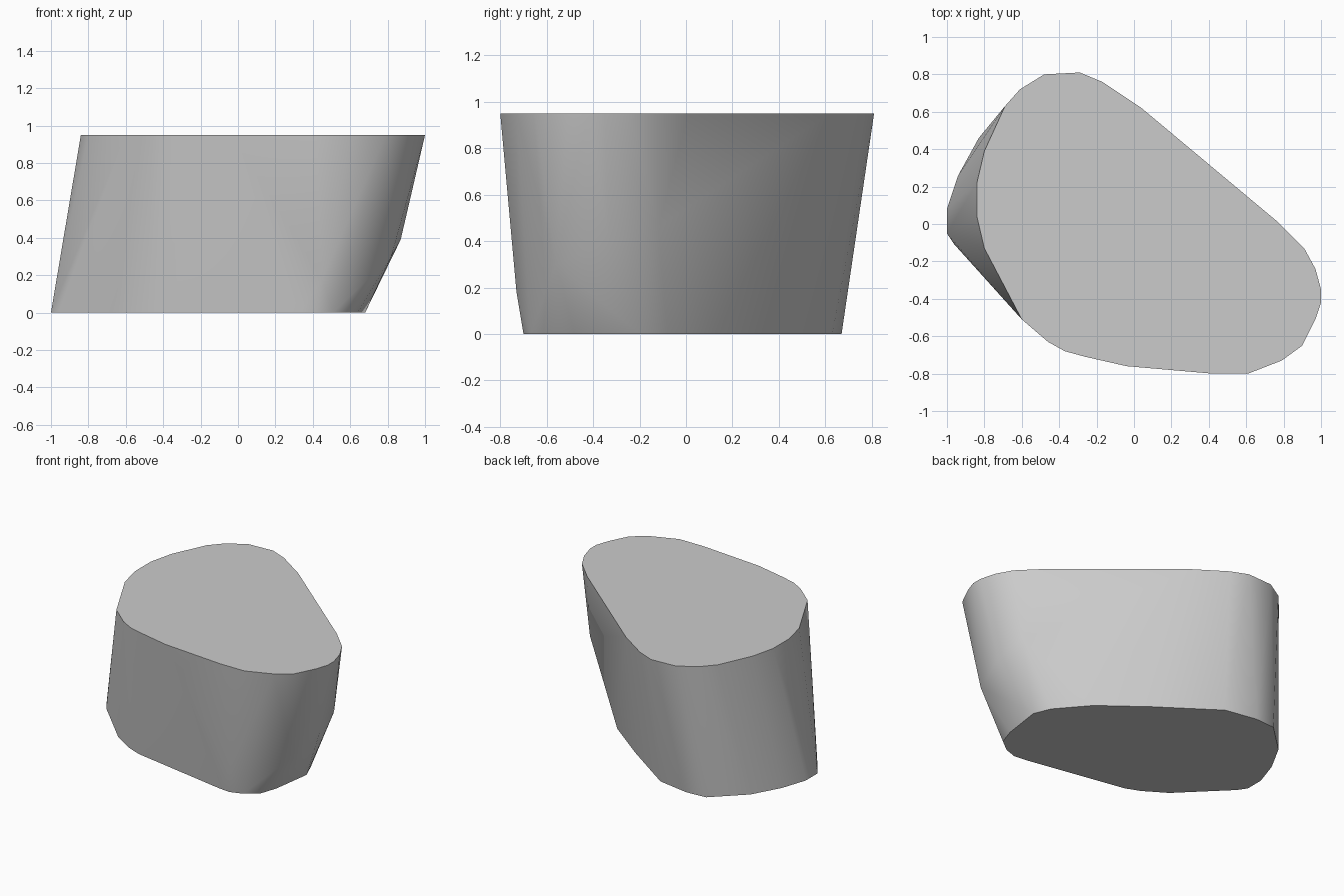
import bpy
import bmesh
import math

default_cube = bpy.data.objects.get("Cube")
if default_cube:
    bpy.data.objects.remove(default_cube, do_unlink=True)

HEIGHT = 0.95

# Rim of the flat top, counter-clockwise
top_outline = [
    (-0.48, 0.8), (-0.61, 0.72), (-0.69, 0.63), (-0.8, 0.39), (-0.84, 0.22),
    (-0.84, 0.04), (-0.8, -0.13), (-0.6, -0.51), (-0.46, -0.63), (-0.37, -0.68),
    (-0.26, -0.71), (-0.04, -0.76), (0.42, -0.8), (0.61, -0.8), (0.79, -0.73),
    (0.9, -0.65), (0.97, -0.51), (1, -0.42), (1, -0.35), (0.97, -0.24),
    (0.91, -0.13), (0.77, 0.01), (0.04, 0.62), (-0.17, 0.76), (-0.29, 0.81),
]

# Rim of the flat base
base_outline = [
    (0.6, -0.6), (0.64, -0.48), (0.68, -0.2), (0.63, -0.08), (0.45, 0.13),
    (0.15, 0.36), (-0.24, 0.63), (-0.47, 0.67), (-0.62, 0.66), (-0.83, 0.46),
    (-0.94, 0.26), (-1, 0.08), (-1, -0.05), (-0.96, -0.11), (-0.65, -0.42),
    (-0.49, -0.52), (-0.39, -0.56), (0.33, -0.69), (0.42, -0.7), (0.51, -0.67),
]

# Bulge of the wall between the two rims
wall_points = [
    (0.84, -0.12, 0.46), (0.87, -0.33, 0.39), (0.82, -0.56, 0.3),
    (0.45, -0.73, 0.18),
]


def make_material(name, value):
    material = bpy.data.materials.new(name)
    material.use_nodes = True
    colour = (value, value, value, 1)
    material.diffuse_color = colour
    shader = next(n for n in material.node_tree.nodes if n.type == "BSDF_PRINCIPLED")
    shader.inputs["Base Color"].default_value = colour
    return material


def make_hull(name, points, material):
    """Wrap a convex skin around the points and merge its coplanar faces."""
    mesh = bpy.data.meshes.new(name)
    bm = bmesh.new()
    for point in points:
        bm.verts.new(point)
    hull = bmesh.ops.convex_hull(bm, input=bm.verts)
    loose = {v for v in hull["geom_interior"] + hull["geom_unused"]
             if isinstance(v, bmesh.types.BMVert)}
    bmesh.ops.delete(bm, geom=list(loose), context="VERTS")
    bmesh.ops.dissolve_limit(bm, angle_limit=math.radians(0.5),
                             verts=bm.verts, edges=bm.edges)
    bmesh.ops.recalc_face_normals(bm, faces=bm.faces)
    bm.to_mesh(mesh)
    bm.free()
    mesh.materials.append(material)
    obj = bpy.data.objects.new(name, mesh)
    bpy.context.collection.objects.link(obj)
    return obj


# Leaning rounded block
points = [(x, y, HEIGHT) for x, y in top_outline]
points += [(x, y, 0) for x, y in base_outline]
points += wall_points
block = make_hull("leaning_block", points, make_material("light_grey", 0.6))

# Smooth walls with crisp rims
bpy.ops.object.select_all(action="DESELECT")
block.select_set(True)
bpy.context.view_layer.objects.active = block
bpy.ops.object.shade_smooth_by_angle(angle=math.radians(40))
